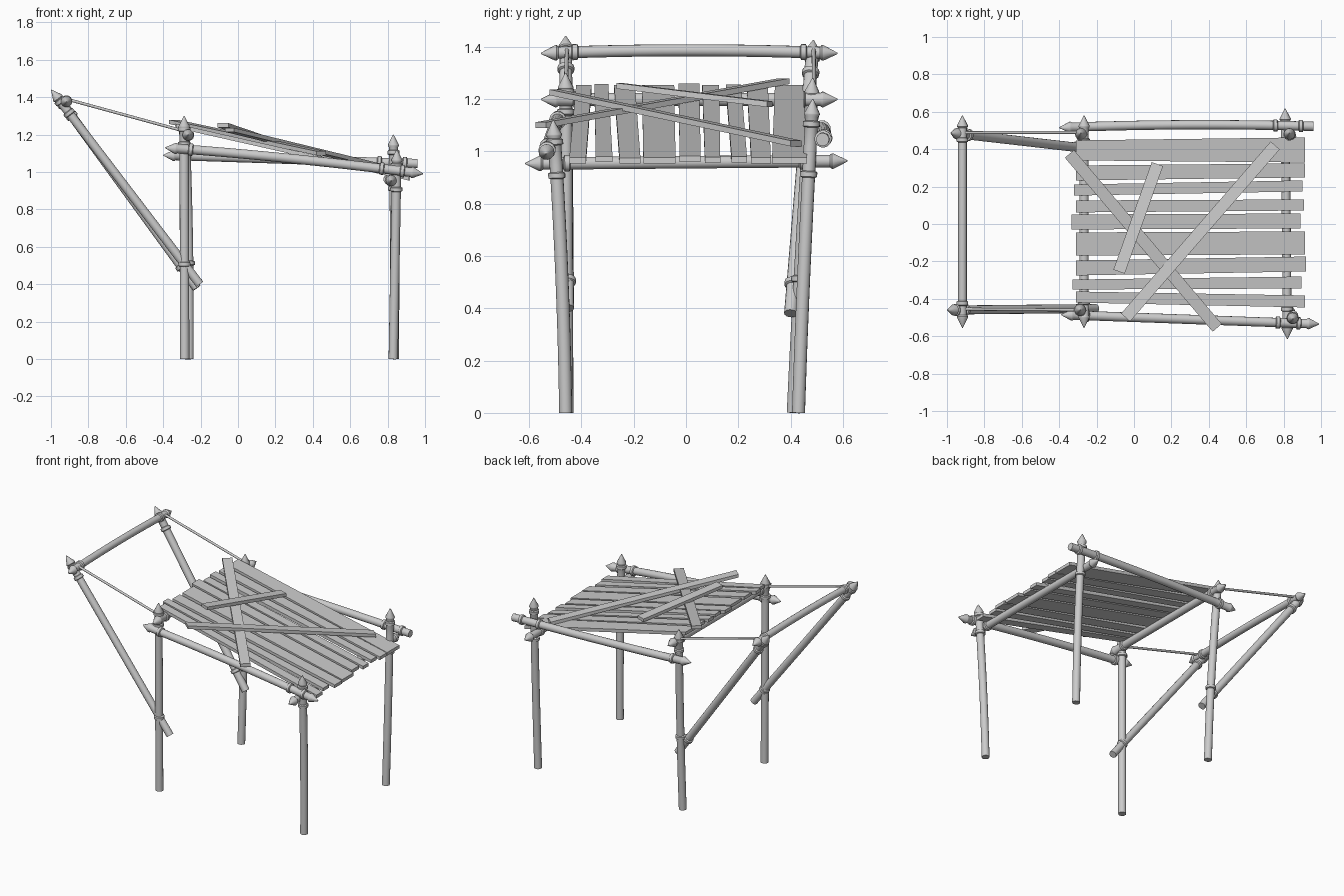
import bpy, bmesh, math
from mathutils import Vector

cube = bpy.data.objects.get("Cube")
if cube:
    bpy.data.objects.remove(cube, do_unlink=True)

wood = bpy.data.materials.new("grey wood")
wood.use_nodes = True
wood.diffuse_color = (0.6, 0.6, 0.6, 1)
wood.node_tree.nodes["Principled BSDF"].inputs["Base Color"].default_value = (0.6, 0.6, 0.6, 1)

SIDES = 14


def finish(name, bm, smooth=True):
    bmesh.ops.recalc_face_normals(bm, faces=bm.faces)
    mesh = bpy.data.meshes.new(name)
    bm.to_mesh(mesh)
    bm.free()
    mesh.materials.append(wood)
    obj = bpy.data.objects.new(name, mesh)
    bpy.context.collection.objects.link(obj)
    if smooth:
        bpy.ops.object.select_all(action='DESELECT')
        obj.select_set(True)
        bpy.context.view_layer.objects.active = obj
        bpy.ops.object.shade_smooth_by_angle(angle=math.radians(35))
    return obj


def lathe(bm, path, axis, profile):
    """Sweep circles along path(d) for each (distance, radius) of the profile."""
    side = axis.orthogonal().normalized()
    other = axis.cross(side)
    loops = []
    for d, r in profile:
        ring = []
        for i in range(SIDES):
            a = math.tau * i / SIDES
            ring.append(bm.verts.new(path(d) + r * (math.cos(a) * side + math.sin(a) * other)))
        loops.append(ring)
    for lo, hi in zip(loops, loops[1:]):
        for i in range(SIDES):
            j = (i + 1) % SIDES
            bm.faces.new((lo[i], lo[j], hi[j], hi[i]))
    bm.faces.new(loops[0][::-1])
    bm.faces.new(loops[-1])


def pole(name, start, end, tips=(True, True), bow=(0, 0, 0), r=0.025, lashings=()):
    """Round, slightly bowed pole with optional spear tips and lashing bands."""
    a, b, bow = Vector(start), Vector(end), Vector(bow)
    length = (b - a).length
    axis = (b - a).normalized()

    def path(d):
        t = d / length
        return a.lerp(b, t) + bow * 4 * t * (1 - t)

    tip = [(0, 0.002), (0.055, 0.03), (0.06, 0.03), (0.068, r)]
    profile = list(tip) if tips[0] else [(0, r)]
    lo = profile[-1][0]
    hi = length - (tip[-1][0] if tips[1] else 0)
    profile += [(lo + (hi - lo) * k / 10, r) for k in range(1, 10)]
    profile += [(length - d, q) for d, q in reversed(tip)] if tips[1] else [(length, r)]
    bm = bmesh.new()
    lathe(bm, path, axis, profile)
    finish(name, bm)

    for n, t in enumerate(lashings):
        bm = bmesh.new()
        band = [(-0.014, r - 0.002), (-0.009, r + 0.008), (0.009, r + 0.008), (0.014, r - 0.002)]
        lathe(bm, path, axis, [(t * length + d, q) for d, q in band])
        finish(f"{name}_lashing_{n + 1}", bm)


# Upright posts
pole("front_outer_post", (0.83, -0.46, 0), (0.85, -0.508, 1.12), (False, True),
     (0, 0.008, 0), lashings=(0.81, 0.925))
pole("back_outer_post", (0.835, 0.43, 0), (0.83, 0.485, 1.2), (False, True),
     (0.005, -0.004, 0), lashings=(0.76, 0.92))
pole("front_inner_post", (-0.285, -0.455, 0), (-0.288, -0.46, 1.3), (False, True),
     lashings=(0.39, 0.885, 0.945))
pole("back_inner_post", (-0.262, 0.41, 0), (-0.285, 0.485, 1.28), (False, True),
     (0.008, -0.004, 0), lashings=(0.4, 0.885, 0.945))

# Cross beams
pole("top_cross_beam", (-0.917, -0.555, 1.374), (-0.917, 0.58, 1.374),
     bow=(0, 0, 0.012), r=0.023, lashings=(0.115, 0.885))
pole("inner_cross_beam", (-0.267, -0.555, 1.198), (-0.267, 0.58, 1.198),
     r=0.025, lashings=(0.12, 0.88))
pole("outer_cross_beam", (0.82, -0.615, 0.953), (0.808, 0.618, 0.963),
     r=0.024, lashings=(0.13, 0.86))

# Side rails
pole("front_rail", (-0.39, -0.485, 1.13), (0.99, -0.535, 0.99), bow=(0, 0, 0.01),
     lashings=(0.1, 0.84, 0.92))
pole("back_rail", (-0.40, 0.515, 1.09), (0.96, 0.522, 1.045), (True, False),
     (0, 0.012, 0), lashings=(0.1, 0.85, 0.95))

# Slanted braces
pole("front_brace", (-0.205, -0.452, 0.40), (-0.998, -0.46, 1.44), (False, True),
     r=0.024, lashings=(0.1, 0.88, 0.94))
pole("back_brace", (-0.22, 0.40, 0.38), (-0.98, 0.487, 1.425), (False, True),
     r=0.025, lashings=(0.11, 0.88, 0.94))

# Stay ropes
for side, y0, y1 in (("front", -0.455, -0.46), ("back", 0.488, 0.49)):
    pole(side + "_rope", (-0.91, y0, 1.388), (-0.275, y1, 1.215), (False, False), r=0.008)


def deck_z(x):
    """Underside height of the sloping deck."""
    return 1.222 - 0.226 * (x + 0.27)


def slab(name, low_corners, lift):
    bm = bmesh.new()
    low = [bm.verts.new(c) for c in low_corners]
    face = bm.faces.new(low)
    top = bmesh.ops.extrude_face_region(bm, geom=[face])["geom"]
    for v in top:
        if isinstance(v, bmesh.types.BMVert):
            v.co.z += lift
    finish(name, bm, smooth=False)


# Deck planks: x start, x end, y edges at the inner end, y edges at the outer end
planks = [
    (-0.31, 0.915, 0.447, 0.34, 0.463, 0.329),
    (-0.31, 0.915, 0.313, 0.233, 0.324, 0.249),
    (-0.32, 0.90, 0.211, 0.152, 0.233, 0.174),
    (-0.31, 0.91, 0.126, 0.062, 0.131, 0.072),
    (-0.335, 0.89, 0.051, -0.029, 0.056, -0.024),
    (-0.31, 0.915, -0.045, -0.168, -0.04, -0.163),
    (-0.31, 0.92, -0.195, -0.275, -0.174, -0.254),
    (-0.33, 0.895, -0.297, -0.35, -0.281, -0.345),
    (-0.31, 0.915, -0.361, -0.42, -0.382, -0.446),
]
for n, (x0, x1, a0, a1, b0, b1) in enumerate(planks):
    slab(f"deck_plank_{n + 1}", [(x0, a0, deck_z(x0)), (x0, a1, deck_z(x0)),
                                 (x1, b1, deck_z(x1)), (x1, b0, deck_z(x1))], 0.022)


# Loose boards laid across the deck
def board(name, start, end, width=0.064):
    a, b = Vector(start), Vector(end)
    flat = Vector((b.x - a.x, b.y - a.y, 0)).normalized()
    side = Vector((-flat.y, flat.x, 0)) * width / 2
    drop = Vector((0, 0, -0.011))
    slab(name, [a + side + drop, a - side + drop, b - side + drop, b + side + drop], 0.022)


board("long_board_1", (-0.345, 0.375, 1.268), (0.445, -0.555, 1.1))
board("long_board_2", (-0.045, -0.5, 1.225), (0.755, 0.42, 1.03))
board("short_board", (-0.08, -0.255, 1.25), (0.125, 0.32, 1.18))
